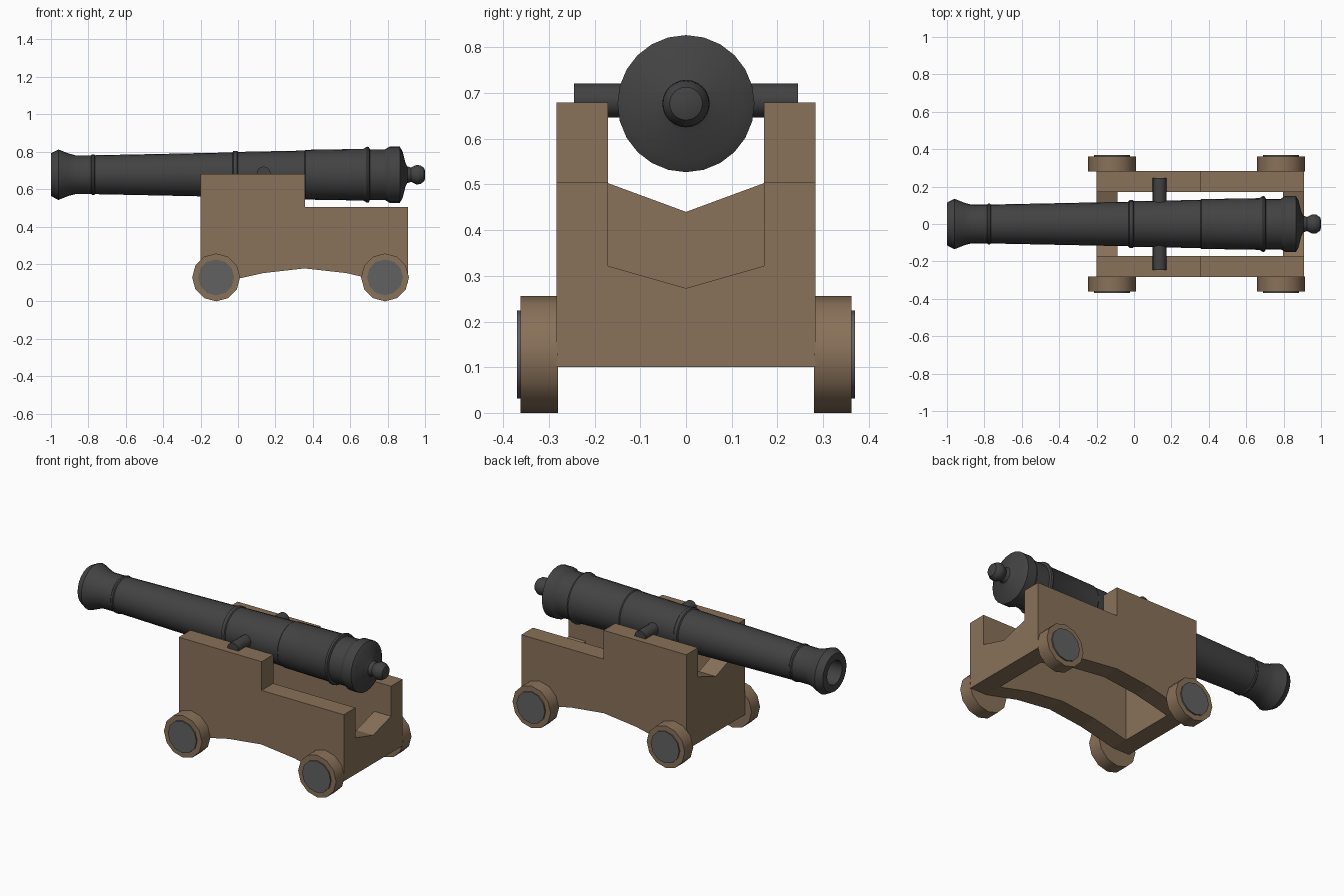
import bpy, bmesh, math
from mathutils import Matrix, Vector

if "Cube" in bpy.data.objects:
    bpy.data.objects.remove(bpy.data.objects["Cube"])


def material(name, col):
    m = bpy.data.materials.new(name)
    m.diffuse_color = (*col, 1)
    m.use_nodes = True
    m.node_tree.nodes["Principled BSDF"].inputs["Base Color"].default_value = m.diffuse_color
    return m


IRON = material("iron", (0.055, 0.055, 0.055))
WOOD = material("wood", (0.25, 0.165, 0.1))
CAP = material("hub_grey", (0.12, 0.12, 0.12))


def finish(name, bm, mat, smooth=None):
    bmesh.ops.remove_doubles(bm, verts=bm.verts, dist=1e-5)
    bmesh.ops.recalc_face_normals(bm, faces=bm.faces)
    me = bpy.data.meshes.new(name)
    bm.to_mesh(me)
    bm.free()
    me.materials.append(mat)
    ob = bpy.data.objects.new(name, me)
    bpy.context.collection.objects.link(ob)
    if smooth:
        bpy.ops.object.select_all(action='DESELECT')
        bpy.context.view_layer.objects.active = ob
        ob.select_set(True)
        bpy.ops.object.shade_smooth_by_angle(angle=math.radians(smooth))
    return ob


def prism(name, points, offset, mat):
    """Extrude a flat outline along an offset."""
    bm = bmesh.new()
    face = bm.faces.new([bm.verts.new(p) for p in points])
    geo = bmesh.ops.extrude_face_region(bm, geom=[face], use_keep_orig=True)
    moved = [g for g in geo['geom'] if isinstance(g, bmesh.types.BMVert)]
    bmesh.ops.translate(bm, verts=moved, vec=Vector(offset))
    return finish(name, bm, mat)


def cylinder_y(name, x, z, y0, y1, r, n, mat, smooth=35):
    bm = bmesh.new()
    m = Matrix.Translation((x, (y0 + y1) / 2, z)) @ Matrix.Rotation(math.pi / 2, 4, 'X')
    bmesh.ops.create_cone(bm, cap_ends=True, segments=n, radius1=r, radius2=r,
                          depth=abs(y1 - y0), matrix=m)
    return finish(name, bm, mat, smooth)


# Barrel: lathed profile (x, radius) from bore bottom to rear knob
AXIS_Z = 0.677
profile = [
    (-0.5, 0), (-0.5, 0.068), (-1, 0.072), (-1, 0.114), (-0.96, 0.135),
    (-0.905, 0.113), (-0.87, 0.104), (-0.785, 0.104), (-0.78, 0.109),
    (-0.77, 0.109), (-0.765, 0.104), (-0.03, 0.119), (-0.025, 0.127),
    (-0.005, 0.127), (0, 0.122), (0.355, 0.129), (0.36, 0.133),
    (0.67, 0.138), (0.69, 0.15), (0.7, 0.147), (0.705, 0.135), (0.785, 0.135),
    (0.81, 0.15), (0.865, 0.15), (0.88, 0.125), (0.895, 0.065), (0.905, 0.045),
    (0.925, 0.038), (0.945, 0.048), (0.955, 0.052), (0.975, 0.05),
    (0.995, 0.036), (1, 0.02), (1, 0)]
bm = bmesh.new()
vs = [bm.verts.new((x, 0, AXIS_Z + r)) for x, r in profile]
es = [bm.edges.new(p) for p in zip(vs, vs[1:])]
bmesh.ops.spin(bm, geom=vs + es, cent=(0, 0, AXIS_Z), axis=(1, 0, 0),
               angle=2 * math.pi, steps=24, use_merge=True)
finish("barrel", bm, IRON, 30)

# Trunnion pin across the barrel
cylinder_y("trunnion", 0.137, 0.684, -0.245, 0.245, 0.037, 16, IRON)

# Stepped side cheeks with arched underside
side = [(-0.2, 0.1), (-0.085, 0.1), (0.01, 0.123), (0.135, 0.151), (0.355, 0.176),
        (0.58, 0.151), (0.7, 0.123), (0.797, 0.1), (0.91, 0.1), (0.91, 0.505),
        (0.357, 0.505), (0.357, 0.68), (-0.2, 0.68)]
for s, label in ((-1, "front"), (1, "back")):
    prism(label + "_cheek", [(x, s * 0.171, z) for x, z in side],
          (0, s * 0.112, 0), WOOD)

# Cross boards with V-shaped tops
for label, x, hi, lo in (("muzzle", -0.2, 0.503, 0.44), ("breech", 0.797, 0.322, 0.273)):
    pts = [(-0.171, 0.1), (0.171, 0.1), (0.171, hi), (0, lo), (-0.171, hi)]
    prism(label + "_cross_board", [(x, y, z) for y, z in pts], (0.113, 0, 0), WOOD)

# Wheels and hub caps
for x in (-0.117, 0.786):
    for s in (-1, 1):
        cylinder_y("wheel", x, 0.128, s * 0.28, s * 0.362, 0.128, 12, WOOD)
        cylinder_y("hub_cap", x, 0.128, s * 0.35, s * 0.37, 0.096, 12, CAP)
